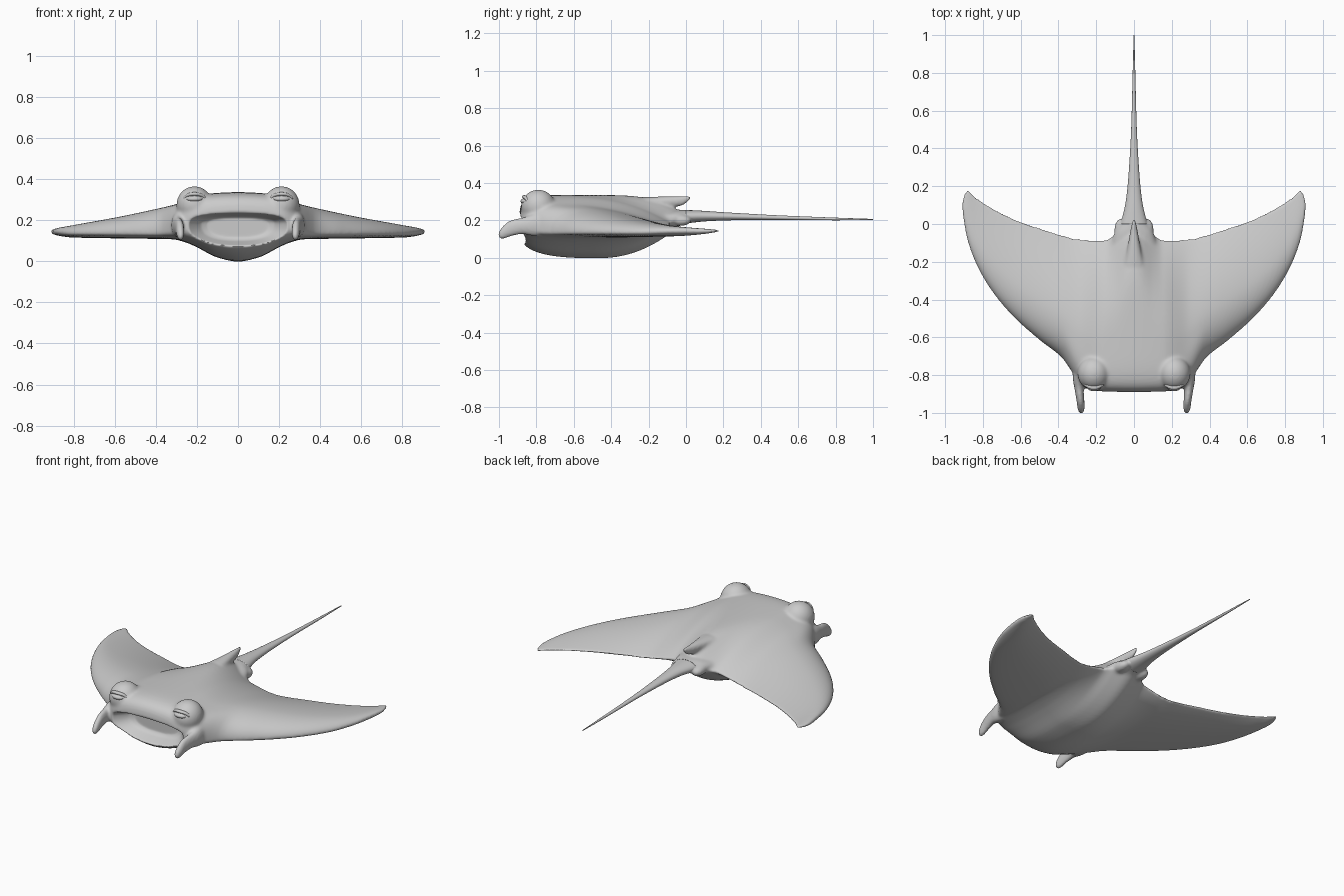
import bpy, bmesh, math

if "Cube" in bpy.data.objects:
    bpy.data.objects.remove(bpy.data.objects["Cube"])

# ---------- helpers ----------
def curve(keys, x):
    """Smooth interpolation through (x, value) keys."""
    n = len(keys)
    if x <= keys[0][0]: return keys[0][1]
    if x >= keys[-1][0]: return keys[-1][1]
    def slope(i):
        if i == 0 or i == n - 1: return 0 if i == 0 else (keys[i][1]-keys[i-1][1])/(keys[i][0]-keys[i-1][0])
        a, b = ((keys[j+1][1]-keys[j][1])/(keys[j+1][0]-keys[j][0]) for j in (i-1, i))
        return 0 if a*b <= 0 else 2*a*b/(a+b)
    i = max(j for j in range(n-1) if keys[j][0] <= x)
    h = keys[i+1][0]-keys[i][0]
    t = (x-keys[i][0])/h
    return ((2*t**3-3*t*t+1)*keys[i][1] + (t**3-2*t*t+t)*h*slope(i)
            + (3*t*t-2*t**3)*keys[i+1][1] + (t**3-t*t)*h*slope(i+1))

def loft(bm, rings):
    vs = [[bm.verts.new(p) for p in r] for r in rings]
    for a, b in zip(vs, vs[1:]):
        for i in range(len(a)):
            j = (i+1) % len(a)
            bm.faces.new((a[i], a[j], b[j], b[i]))
    caps = [bm.faces.new(vs[0]), bm.faces.new(vs[-1])]
    bmesh.ops.triangulate(bm, faces=caps)

def tube(bm, pts, side=1, steps=6, sides=20):
    """Elliptical tube along y; pts = (x, y, z, rx, rz)."""
    rings = []
    for k in range((len(pts)-1)*steps+1):
        s = k/steps
        x, y, z, rx, rz = (curve([(i, p[c]) for i, p in enumerate(pts)], s) for c in range(5))
        rings.append([(side*(x+rx*math.cos(a)), y, z+rz*math.sin(a))
                      for a in (2*math.pi*i/sides for i in range(sides))])
    loft(bm, rings)

def blob(bm, loc, rad):
    r = bmesh.ops.create_uvsphere(bm, u_segments=24, v_segments=14, radius=1)
    for v in r["verts"]:
        v.co = [loc[i]+rad[i]*v.co[i] for i in range(3)]

def finish(bm, name, smooth=True):
    bmesh.ops.recalc_face_normals(bm, faces=bm.faces)
    me = bpy.data.meshes.new(name)
    bm.to_mesh(me); bm.free()
    for p in me.polygons: p.use_smooth = smooth
    ob = bpy.data.objects.new(name, me)
    bpy.context.collection.objects.link(ob)
    return ob

# ---------- body and wings: chord sections across the span ----------
LEAD = [(0, -.892), (.2, -.886), (.27, -.86), (.32, -.795), (.38, -.71), (.5, -.615), (.655, -.475),
        (.79, -.3), (.88, -.1), (.905, .03), (.912, .09)]
TRAIL = [(0, .01), (.08, -.03), (.15, -.08), (.22, -.078), (.35, -.06), (.5, -.01), (.7, .07),
         (.84, .155), (.885, .2), (.9, .175), (.912, .12)]
TOP = [(0, .336), (.15, .328), (.3, .278), (.45, .243), (.6, .212), (.8, .176), (.9, .157), (.912, .152)]
BOTTOM = [(0, -.002), (.1, .018), (.2, .068), (.25, .09), (.32, .107), (.5, .11), (.8, .115), (.9, .13), (.912, .14)]
EDGE_F = [(0, .16), (.25, .16), (.4, .13), (.8, .132), (.912, .146)]
EDGE_B = [(0, .21), (.15, .185), (.35, .15), (.8, .145), (.912, .148)]
BLUNT = [(0, 5), (.22, 4.5), (.4, 2.2), (.912, 2)]
FALL = [(0, 5), (.1, 2.8), (.3, 1.7), (.912, 1.6)]

def section(x, n=36):
    a = abs(x)
    le, te, top, bot, ef, eb, bl, fa = (curve(k, a) for k in (LEAD, TRAIL, TOP, BOTTOM, EDGE_F, EDGE_B, BLUNT, FALL))
    def pt(t, z, p, nb, m):
        f = (1-(1-t/p)**nb)**(1/nb) if t < p else 1-((t-p)/(1-p))**m
        e = ef+(eb-ef)*t
        return (x, le+(te-le)*t, e+(z-e)*f)
    ts = [(1-math.cos(math.pi*i/n))/2 for i in range(n+1)]
    return ([pt(t, top, .32, bl, fa) for t in ts]
            + [pt(t, bot, .48, min(bl, 3), 2) for t in ts[-2:0:-1]])

bm = bmesh.new()
N = 60
loft(bm, [section(.912*math.sin(math.pi/2*i/N)) for i in range(-N, N+1)])
for s in (-1, 1):
    # brow bumps, head fins and small pelvic lobes
    blob(bm, (s*.212, -.79, .275), (.088, .092, .09))
    tube(bm, [(.29, -.66, .18, .03, .06), (.295, -.80, .175, .03, .06), (.29, -.88, .17, .024, .045),
              (.283, -.94, .157, .021, .045), (.28, -.98, .135, .019, .036), (.278, -1.004, .122, .01, .018)], s)
    blob(bm, (s*.07, -.03, .2), (.035, .06, .03))
# dorsal fin and tail root
tube(bm, [(0, -.22, .305, .05, .02), (0, -.08, .3, .028, .03), (0, -.02, .305, .017, .027), (0, .03, .325, .006, .01)])
TAIL = [(0, -.14, .2, .13, .05), (0, -.05, .212, .105, .045), (0, 0, .22, .072, .036), (0, .1, .223, .047, .028),
        (0, .2, .222, .034, .022), (0, .5, .215, .015, .012), (0, .8, .208, .007, .007), (0, 1, .205, .002, .003)]
tube(bm, TAIL[:4])
body = finish(bm, "ray_body")

# mouth cutter: D-shaped funnel
bm = bmesh.new()
rings = []
for y, k in ((-1, 1.06), (-.89, 1.0), (-.87, .95), (-.80, .72), (-.785, .6)):
    ring = []
    for i in range(48):
        a = 2*math.pi*i/48
        c, s = math.cos(a), math.sin(a)
        r = (abs(c)**2.5+abs(s)**2.5)**(-1/2.5)
        ring.append((.25*k*r*c, y, .18+k*r*s*(.055 if s > 0 else .112)))
    rings.append(ring)
loft(bm, rings)
cutter = finish(bm, "mouth_cutter")
cutter.hide_render = True
cutter.hide_viewport = False
cutter.display_type = 'WIRE'

# fuse the parts, soften the joins, then hollow the mouth
def fuse(iterations):
    m = body.modifiers.new("fuse", 'REMESH')
    m.mode, m.voxel_size, m.use_smooth_shade = 'VOXEL', .0065, True
    m = body.modifiers.new("soften", 'SMOOTH')
    m.factor, m.iterations = .5, iterations
fuse(14)
m = body.modifiers.new("mouth", 'BOOLEAN')
m.operation, m.object, m.solver = 'DIFFERENCE', cutter, 'EXACT'
fuse(4)
bpy.context.view_layer.objects.active = body
for m in list(body.modifiers):
    bpy.ops.object.modifier_apply(modifier=m.name)
bpy.data.objects.remove(cutter)

# ---------- whip tail ----------
bm = bmesh.new()
tube(bm, TAIL[2:])
finish(bm, "tail")

# ---------- eyes with lids ----------
for s, side in ((-1, "left"), (1, "right")):
    bm = bmesh.new()
    blob(bm, (s*.212, -.855, .303), (.042, .03, .017))
    finish(bm, side + "_eye")
    bm = bmesh.new()
    rings = []
    for i in range(33):
        a = 2*math.pi*i/32
        cx, cz = math.cos(a), math.sin(a)
        rings.append([(s*.212+cx*(.048+.009*math.cos(b)), -.866+.02*cx*cx+.012*math.sin(b), .303+cz*(.024+.009*math.cos(b)))
                      for b in (2*math.pi*j/10 for j in range(10))])
    loft(bm, rings)
    finish(bm, side + "_eyelid")
